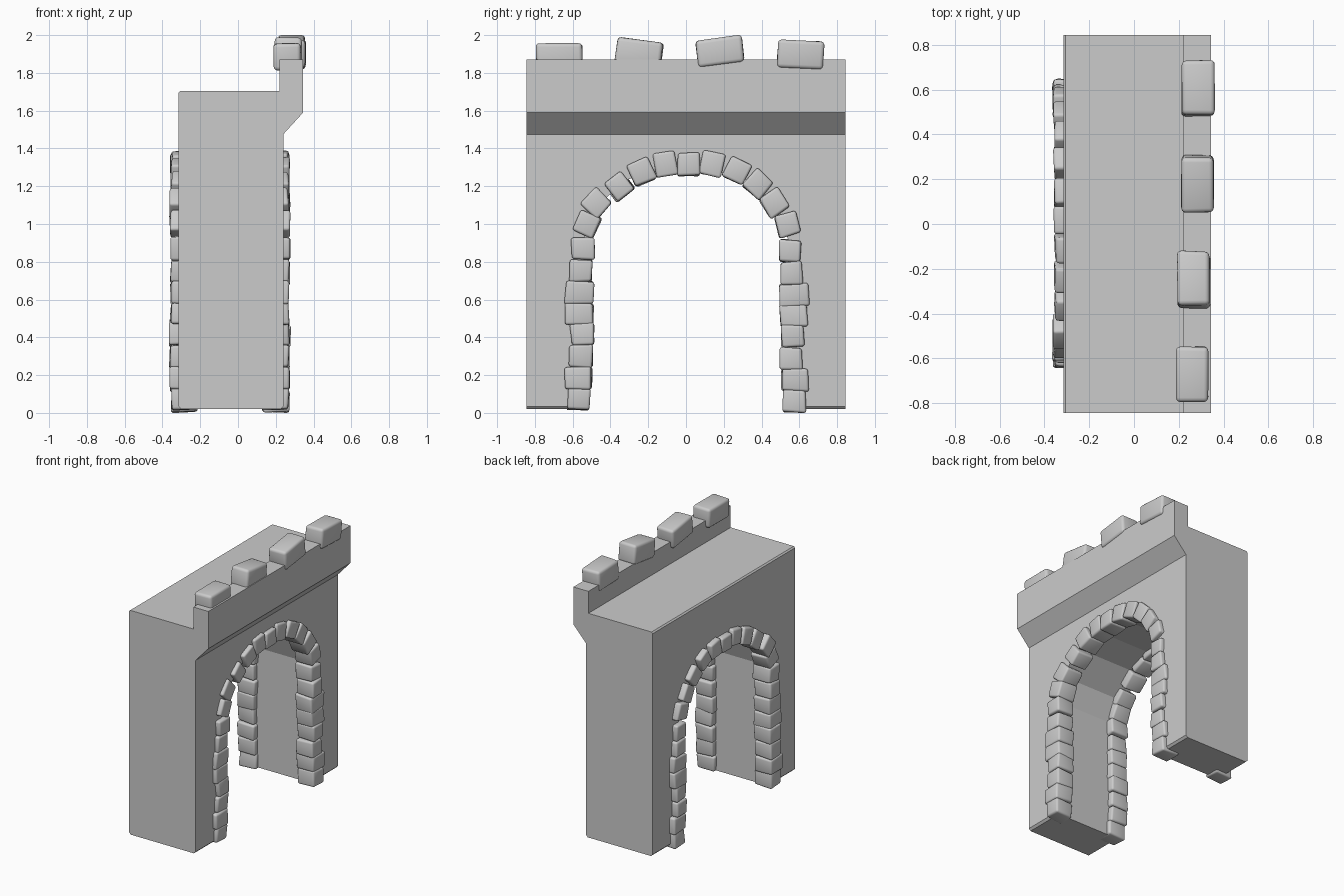
import bpy, bmesh, random
from math import radians
from mathutils import Matrix, Vector

if "Cube" in bpy.data.objects:
    bpy.data.objects.remove(bpy.data.objects["Cube"])

random.seed(4)


def prism(name, pts, axis):
    """Closed cross-section swept along a vector; pts are 3D."""
    bm = bmesh.new()
    face = bm.faces.new([bm.verts.new(p) for p in pts])
    ext = bmesh.ops.extrude_face_region(bm, geom=[face])
    bmesh.ops.translate(bm, vec=axis, verts=[g for g in ext['geom'] if isinstance(g, bmesh.types.BMVert)])
    bmesh.ops.recalc_face_normals(bm, faces=bm.faces)
    me = bpy.data.meshes.new(name)
    bm.to_mesh(me)
    bm.free()
    ob = bpy.data.objects.new(name, me)
    bpy.context.collection.objects.link(ob)
    return ob


def stone(name, loc, size, angle=0, bevel=0.014, jitter=0.006):
    """Slightly irregular rounded block, turned about x."""
    bm = bmesh.new()
    bmesh.ops.create_cube(bm, size=1)
    for v in bm.verts:
        v.co = Vector([c * s + random.uniform(-jitter, jitter) for c, s in zip(v.co, size)])
    bmesh.ops.bevel(bm, geom=bm.edges[:], offset=bevel, segments=3, profile=0.5, affect='EDGES')
    bmesh.ops.transform(bm, matrix=Matrix.Translation(loc) @ Matrix.Rotation(radians(angle), 4, 'X'), verts=bm.verts)
    me = bpy.data.meshes.new(name)
    bm.to_mesh(me)
    bm.free()
    ob = bpy.data.objects.new(name, me)
    bpy.context.collection.objects.link(ob)
    bpy.context.view_layer.objects.active = ob
    ob.select_set(True)
    bpy.ops.object.shade_smooth_by_angle(angle=radians(40))
    ob.select_set(False)


# Wall with corbelled parapet
profile = [(-0.30, 0.02), (0.225, 0.02), (0.24, 0.035), (0.24, 1.475), (0.345, 1.59), (0.345, 1.87),
           (0.22, 1.87), (0.22, 1.705), (-0.305, 1.705), (-0.315, 1.695), (-0.315, 0.035)]
wall = prism("gate_wall", [(x, -0.845, z) for x, z in profile], (0, 1.69, 0))

# Arched passage
half = [(0.54, -0.2), (0.54, 0.92), (0.48, 1.09), (0.31, 1.235), (0.12, 1.295)]
arch = half + [(-y, z) for y, z in reversed(half)]
cutter = prism("passage_cutter", [(-0.6, y, z) for y, z in arch], (1.2, 0, 0))
cutter.hide_render = True
mod = wall.modifiers.new("passage", 'BOOLEAN')
mod.operation = 'DIFFERENCE'
mod.solver = 'EXACT'
mod.object = cutter
bpy.context.view_layer.objects.active = wall
bpy.ops.object.modifier_apply(modifier=mod.name)
bpy.data.objects.remove(cutter)

# Arch trim: jamb stones (y, z, width) and ring stones (y, z, angle)
jambs = [(-.57, .075, .12), (-.57, .185, .14), (-.557, .30, .12), (-.55, .42, .12),
         (-.565, .525, .145), (-.565, .635, .15), (-.557, .75, .12), (-.545, .872, .12),
         (.575, .062, .12), (.577, .172, .14), (.557, .287, .12), (.565, .405, .12),
         (.57, .515, .145), (.572, .625, .15), (.56, .74, .12), (.55, .857, .115)]
ring = [(-.525, 1.0, -25), (-.475, 1.11, -42), (-.355, 1.20, 38), (-.235, 1.275, 24), (-.113, 1.317, 10),
        (.015, 1.315, 0), (.14, 1.317, -12), (.27, 1.285, -26), (.382, 1.208, -42), (.465, 1.11, 32), (.538, 1.0, 16)]
for side, cx in (("front", 0.2), ("back", -0.287)):
    for i, (y, z, w) in enumerate(jambs):
        stone(f"{side}_jamb_stone_{i}", (cx + random.uniform(-.006, .006), y, z), (0.142, w, 0.118),
              random.uniform(-3, 3))
    for i, (y, z, a) in enumerate(ring):
        stone(f"{side}_arch_stone_{i}", (cx + random.uniform(-.006, .006), y, z), (0.142, 0.118, 0.122), a)

# Loose merlon blocks on the parapet
for i, (x, y, z, h, a) in enumerate([(0.262, -0.67, 1.885, 0.14, 0), (0.267, -0.25, 1.905, 0.14, -8),
                                     (0.283, 0.18, 1.915, 0.14, 7), (0.285, 0.605, 1.895, 0.15, -3)]):
    stone(f"merlon_{i}", (x, y, z), (0.145, 0.245, h), a, 0.02, 0.004)
